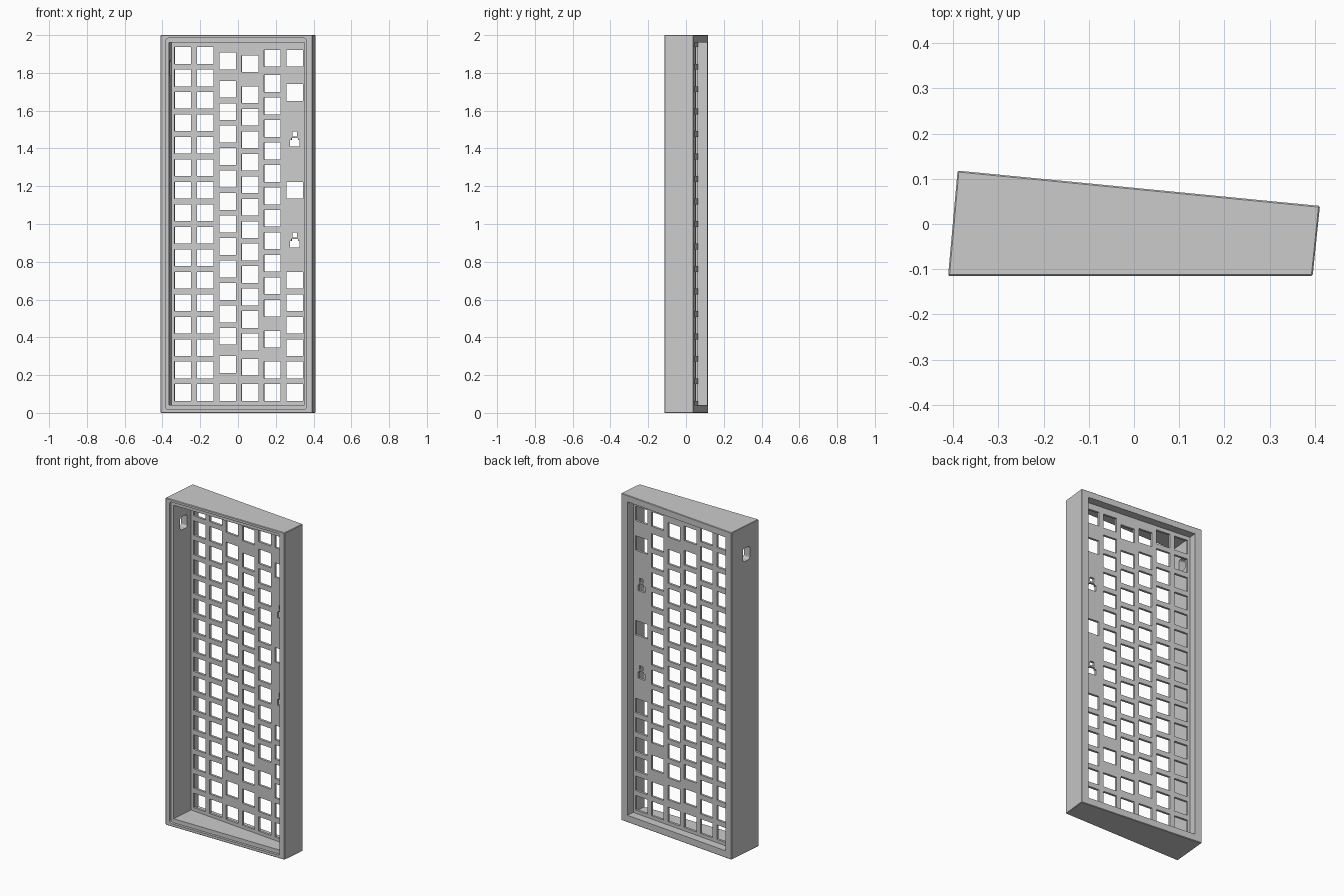
import bpy
import bmesh
from mathutils import Matrix, Vector

if "Cube" in bpy.data.objects:
    bpy.data.objects.remove(bpy.data.objects["Cube"], do_unlink=True)

# Tilted frame of the case: u runs along the sloped back, d goes inwards from it
CORNER = Vector((-0.39, 0.118, 0))
ALONG = Vector((0.80, -0.078, 0)).normalized()
OUT = Vector((-ALONG.y, ALONG.x, 0))
UNIT = 0.119            # key spacing
HOLE = 0.0885           # key cutout size
BASE = 0.048            # lower edge of the key field
PLATE_BACK, PLATE_FRONT = 0.050, 0.064


def at(u, d, z=0):
    return CORNER + ALONG * u - OUT * d + Vector((0, 0, z))


def make_object(name, bm):
    bmesh.ops.recalc_face_normals(bm, faces=bm.faces)
    mesh = bpy.data.meshes.new(name)
    bm.to_mesh(mesh)
    bm.free()
    obj = bpy.data.objects.new(name, mesh)
    bpy.context.scene.collection.objects.link(obj)
    return obj


def prism(name, outline, z0, z1, bevel=0):
    bm = bmesh.new()
    face = bm.faces.new([bm.verts.new((p[0], p[1], z0)) for p in outline])
    new = bmesh.ops.extrude_face_region(bm, geom=[face])["geom"]
    verts = [v for v in new if isinstance(v, bmesh.types.BMVert)]
    bmesh.ops.translate(bm, verts=verts, vec=(0, 0, z1 - z0))
    if bevel:
        bmesh.ops.bevel(bm, geom=bm.edges[:], offset=bevel, segments=1,
                        affect='EDGES', profile=0.5)
    return make_object(name, bm)


def add_box(bm, u, d, z, size):
    turn = Matrix((ALONG, OUT, Vector((0, 0, 1)))).transposed().to_4x4()
    matrix = Matrix.Translation(at(u, d, z)) @ turn @ Matrix.Diagonal((*size, 1))
    bmesh.ops.create_cube(bm, size=1, matrix=matrix)


def cut(target, cutter):
    cutter.hide_render = True
    mod = target.modifiers.new("cut", 'BOOLEAN')
    mod.operation = 'DIFFERENCE'
    mod.solver = 'EXACT'
    mod.use_self = True
    mod.object = cutter
    bpy.context.view_layer.update()
    graph = bpy.context.evaluated_depsgraph_get()
    mesh = bpy.data.meshes.new_from_object(target.evaluated_get(graph))
    target.modifiers.clear()
    target.data = mesh
    bpy.data.objects.remove(cutter, do_unlink=True)


# Outer wedge-shaped shell
case = prism("keyboard_case",
             [(-0.411, -0.115), (0.395, -0.115), (0.411, 0.04), (-0.39, 0.118)],
             0, 2, bevel=0.003)

# Recess behind the key plate and the deep cavity in front of it
U0, U1 = 0.045, 0.759
for d0, d1 in ((-0.1, PLATE_BACK), (PLATE_FRONT, 0.4)):
    cut(case, prism("cavity", [at(U0, d0), at(U1, d0), at(U1, d1), at(U0, d1)],
                    0.043, 1.96))

# Shallow rounded rebate around the front opening
bm = bmesh.new()
bmesh.ops.create_cube(bm, size=1, matrix=Matrix.Translation((-0.01, -0.15, 1.001))
                      @ Matrix.Diagonal((0.746, 0.1, 1.966, 1)))
corners = [e for e in bm.edges if abs(e.verts[0].co.y - e.verts[1].co.y) > 0.05]
bmesh.ops.bevel(bm, geom=corners, offset=0.015, segments=4, affect='EDGES', profile=0.5)
cut(case, make_object("rebate", bm))


# Key cutouts: centres in key units from the lower edge, one list per column
def run(first, count):
    return [first + i for i in range(count)]


columns = [
    run(0.5, 16),
    run(0.5, 16),
    [0.5, 1.75] + run(3, 12) + [15.25],
    [0.5, 1.625] + run(2.75, 12) + [15.125],
    [0.5, 1.5, 2.875] + run(4.25, 11) + [15.375],
    run(0.5, 6) + [9.5, 13.85, 15.375],
]
bm = bmesh.new()
middle = (PLATE_BACK + PLATE_FRONT) / 2
for i, column in enumerate(columns):
    for key in column:
        add_box(bm, 0.105 + i * UNIT, middle, BASE + key * UNIT, (HOLE, 0.06, HOLE))

# Stabiliser cutouts for the long key
for z in (0.893, 1.428):
    add_box(bm, 0.70, middle, z, (0.052, 0.06, 0.036))
    add_box(bm, 0.70, middle, z + 0.014, (0.034, 0.06, 0.026))
    add_box(bm, 0.70, middle, z + 0.049, (0.026, 0.06, 0.025))
cut(case, make_object("key_holes", bm))

# Cable port through the deep side wall
bm = bmesh.new()
add_box(bm, 0.015, 0.128, 1.825, (0.11, 0.06, 0.08))
sides = [e for e in bm.edges
         if abs((e.verts[0].co - e.verts[1].co).normalized().dot(ALONG)) > 0.9]
bmesh.ops.bevel(bm, geom=sides, offset=0.012, segments=3, affect='EDGES', profile=0.5)
cut(case, make_object("cable_port", bm))

# Single grey finish
grey = bpy.data.materials.new("case_grey")
grey.use_nodes = True
colour = (0.6, 0.6, 0.6, 1)
grey.diffuse_color = colour
grey.node_tree.nodes["Principled BSDF"].inputs["Base Color"].default_value = colour
case.data.materials.clear()
case.data.materials.append(grey)
for polygon in case.data.polygons:
    polygon.material_index = 0
    polygon.use_smooth = False
